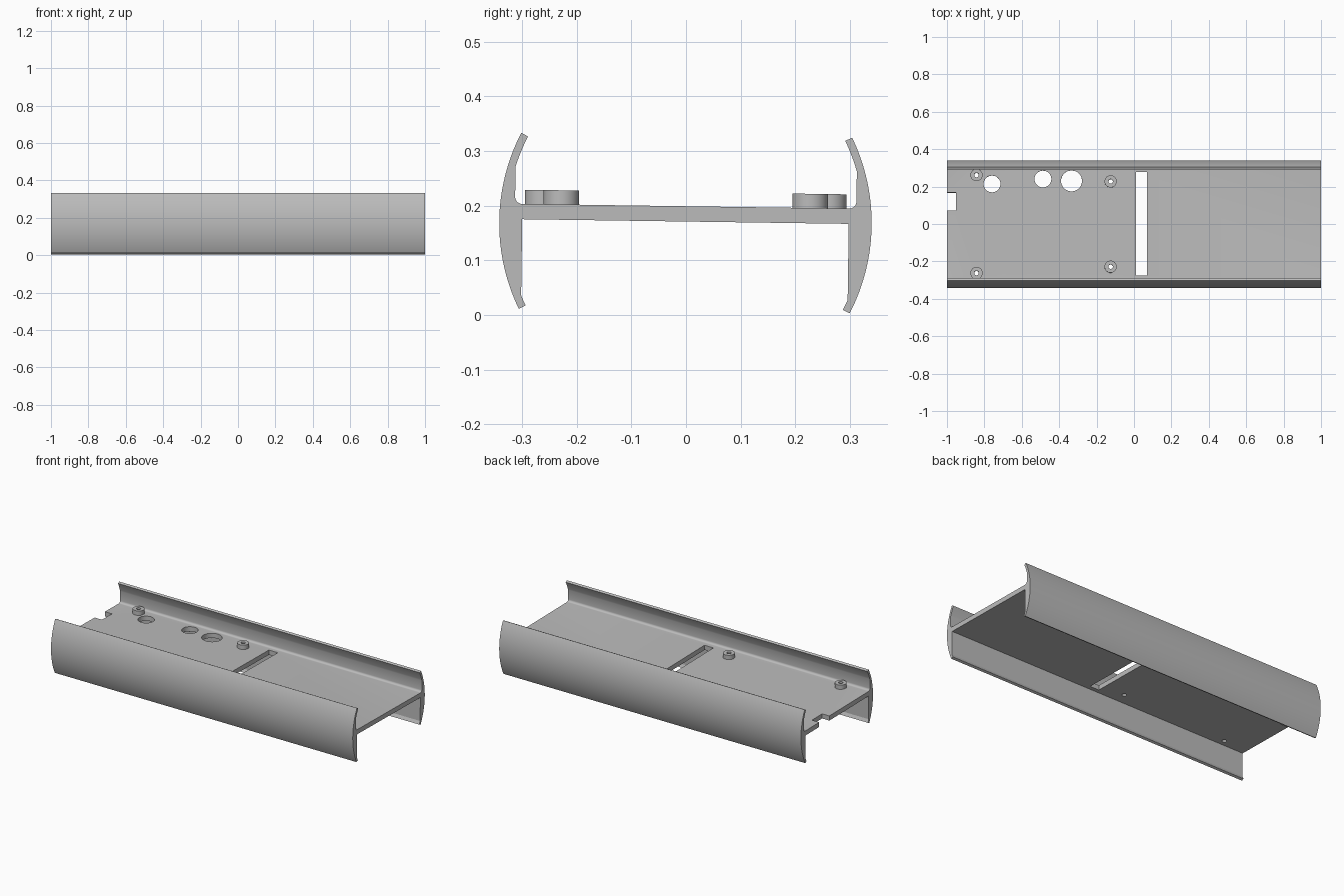
import bpy, bmesh
from math import sin, cos, asin, sqrt, pi, radians
from mathutils import Matrix

cube = bpy.data.objects.get("Cube")
if cube:
    bpy.data.objects.remove(cube, do_unlink=True)

grey = bpy.data.materials.new("plain grey")
grey.use_nodes = True
tone = (0.5, 0.5, 0.5, 1)
grey.diffuse_color = tone
grey.node_tree.nodes["Principled BSDF"].inputs["Base Color"].default_value = tone

# The whole section leans slightly about the long axis
LEAN = Matrix.Translation((0, -0.001, 0.168)) @ Matrix.Rotation(-0.0142, 4, 'X')
DECK_TOP, DECK_BOTTOM = 0.031, 0.003


def make_object(name, bm):
    bmesh.ops.recalc_face_normals(bm, faces=bm.faces)
    bm.transform(LEAN)
    mesh = bpy.data.meshes.new(name)
    bm.to_mesh(mesh)
    bm.free()
    mesh.materials.append(grey)
    obj = bpy.data.objects.new(name, mesh)
    bpy.context.collection.objects.link(obj)
    return obj


def add_cylinder(bm, x, y, radius, z0, z1):
    place = Matrix.Translation((x, y, (z0 + z1) / 2))
    bmesh.ops.create_cone(bm, cap_ends=True, segments=40, radius1=radius,
                          radius2=radius, depth=z1 - z0, matrix=place)


def add_box(bm, x0, x1, y0, y1, z0, z1):
    place = Matrix.Translation(((x0 + x1) / 2, (y0 + y1) / 2, (z0 + z1) / 2))
    size = Matrix.Diagonal((x1 - x0, y1 - y0, z1 - z0, 1))
    bmesh.ops.create_cube(bm, size=1, matrix=place @ size)


def arc(cy, cz, r, a0, a1, n):
    return [(cy + r * cos(a0 + (a1 - a0) * i / n),
             cz + r * sin(a0 + (a1 - a0) * i / n)) for i in range(n + 1)]


# Half of the channel section: bowed side wall joined to a flat deck
OUTER, INNER, CY = 0.36, 0.346, -0.019
tip = asin(0.161 / OUTER)
upper_y, lower_y, fillet = 0.3125, 0.299, 0.013
knee = asin(sqrt(INNER ** 2 - (upper_y - CY) ** 2) / INNER)
heel = asin(sqrt(INNER ** 2 - (lower_y - CY) ** 2) / INNER)
half = [(lower_y, DECK_BOTTOM)]
half += arc(CY, 0, INNER, -heel, -tip, 4)
half += arc(CY, 0, OUTER, -tip, tip, 32)
half += arc(CY, 0, INNER, tip, knee, 6)
half += arc(upper_y - fillet, DECK_TOP + fillet, fillet, 0, -pi / 2, 8)
section = half + [(-y, z) for y, z in reversed(half)]

bm = bmesh.new()
face = bm.faces.new([bm.verts.new((-1, y, z)) for y, z in section])
sweep = bmesh.ops.extrude_face_region(bm, geom=[face], use_keep_orig=True)
bmesh.ops.translate(bm, vec=(2, 0, 0),
                    verts=[v for v in sweep["geom"] if isinstance(v, bmesh.types.BMVert)])
channel = make_object("channel_body", bm)

# Standoff posts on the deck
post_spots = [(-0.842, 0.262), (-0.842, -0.262), (-0.125, 0.228), (-0.125, -0.228)]
posts = []
for x, y in post_spots:
    bm = bmesh.new()
    add_cylinder(bm, x, y, 0.0325, DECK_TOP - 0.002, 0.057)
    posts.append(make_object("standoff_post", bm))

# Cutter: screw holes, cable holes, cross slot and end notch
bm = bmesh.new()
for x, y in post_spots:
    add_cylinder(bm, x, y, 0.012, -0.03, 0.09)
for x, y, r in [(-0.759, 0.215, 0.045), (-0.487, 0.241, 0.045), (-0.334, 0.231, 0.056)]:
    add_cylinder(bm, x, y, r, -0.03, 0.09)
add_box(bm, 0.011, 0.07, -0.275, 0.278, -0.03, 0.09)
add_box(bm, -1.05, -0.952, 0.072, 0.168, -0.03, 0.09)
cutter = make_object("hole_cutter", bm)
cutter.hide_render = True

for obj in [channel] + posts:
    cut = obj.modifiers.new("holes", 'BOOLEAN')
    cut.operation = 'DIFFERENCE'
    cut.solver = 'EXACT'
    cut.object = cutter
    bpy.ops.object.select_all(action='DESELECT')
    obj.select_set(True)
    bpy.context.view_layer.objects.active = obj
    bpy.ops.object.modifier_apply(modifier=cut.name)
    bpy.ops.object.shade_smooth_by_angle(angle=radians(20))

bpy.data.objects.remove(cutter, do_unlink=True)
